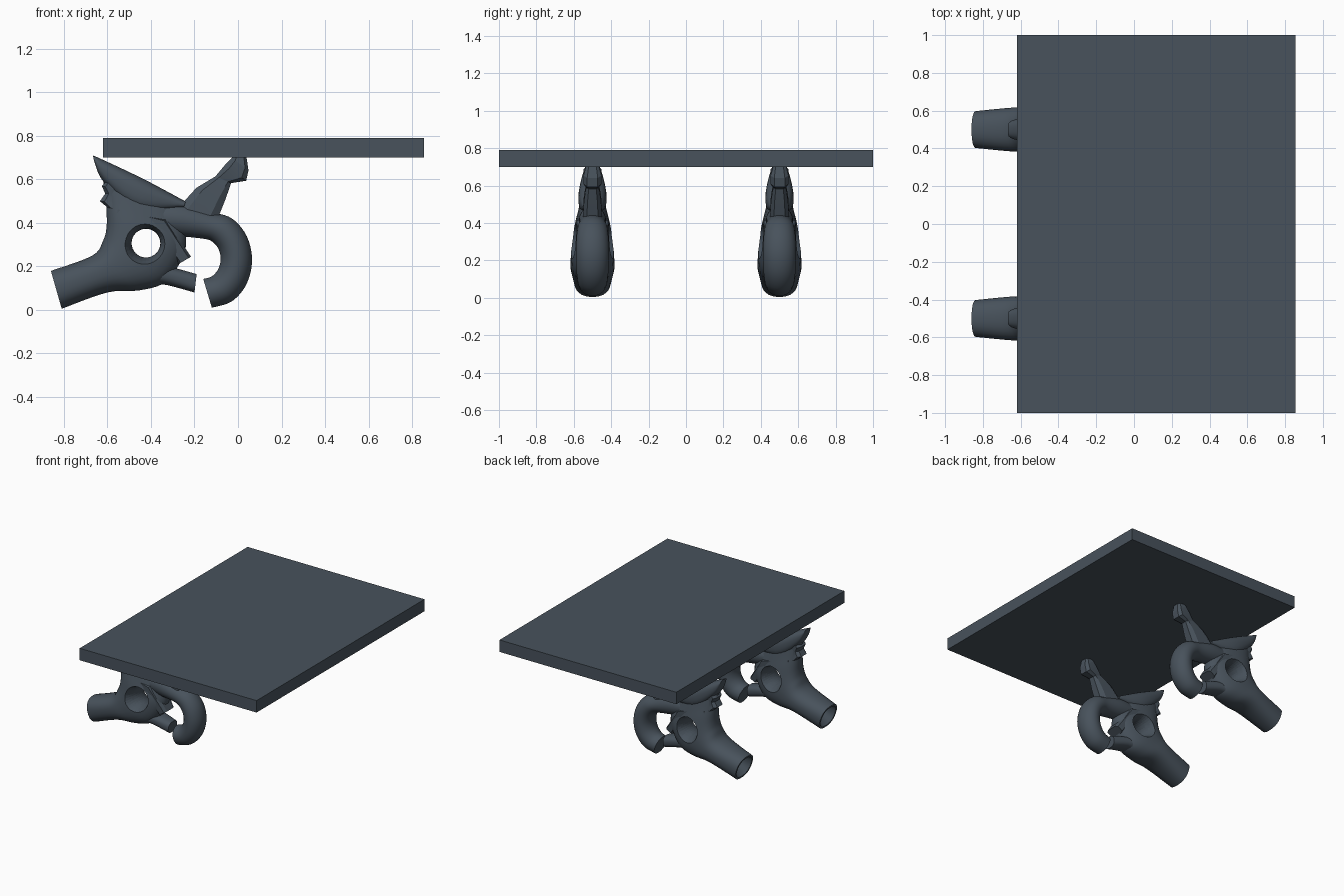
import bpy, bmesh, math

if "Cube" in bpy.data.objects:
    bpy.data.objects.remove(bpy.data.objects["Cube"], do_unlink=True)

slate = bpy.data.materials.new("slate grey")
slate.use_nodes = True
colour = (0.065, 0.085, 0.107, 1)
slate.diffuse_color = colour
slate.node_tree.nodes["Principled BSDF"].inputs["Base Color"].default_value = colour


def add(name, bm):
    """Turn a bmesh into an object with the shared material."""
    bmesh.ops.recalc_face_normals(bm, faces=bm.faces)
    mesh = bpy.data.meshes.new(name)
    bm.to_mesh(mesh)
    bm.free()
    mesh.materials.append(slate)
    ob = bpy.data.objects.new(name, mesh)
    bpy.context.collection.objects.link(ob)
    return ob


def smooth(ob, angle):
    bpy.ops.object.select_all(action="DESELECT")
    ob.select_set(True)
    bpy.context.view_layer.objects.active = ob
    bpy.ops.object.shade_smooth_by_angle(angle=math.radians(angle))


def skin(bm, loops):
    """Join closed loops of points into a capped tube."""
    rings = [[bm.verts.new(p) for p in loop] for loop in loops]
    for ring, following in zip(rings, rings[1:]):
        for i in range(len(ring)):
            bm.faces.new((ring[i - 1], ring[i], following[i], following[i - 1]))
    bm.faces.new(rings[0])
    bm.faces.new(rings[-1])


def spline(rows, steps):
    """Smooth interpolation through rows of numbers."""
    out = []
    last = len(rows) - 1
    for i in range(last):
        quad = [rows[max(0, min(last, i + k))] for k in (-1, 0, 1, 2)]
        for s in range(steps):
            t = s / steps
            out.append([b + t * (c - a) / 2 + t * t * (a - 2.5 * b + 2 * c - d / 2)
                        + t ** 3 * (1.5 * (b - c) + (d - a) / 2)
                        for a, b, c, d in zip(*quad)])
    return out + [rows[-1]]


def section(row, sides, power, scale=1.0, shift=0.0):
    """Rounded outline between two edge points, with a half thickness."""
    xa, za, xb, zb, width = row
    loop = []
    for i in range(sides):
        angle = math.tau * (i + 0.5) / sides
        c, s = (math.copysign(abs(f) ** power, f) * scale
                for f in (math.cos(angle), math.sin(angle)))
        loop.append(((xa + xb + c * (xa - xb)) / 2 + shift, s * width,
                     (za + zb + c * (za - zb)) / 2 + shift / 2))
    return loop


parts = []


def loft(name, rows, sides, power, steps, angle, hollow=False):
    """Rows are x, z of one edge, x, z of the other edge, half thickness."""
    loops = [section(row, sides, power) for row in spline(rows, steps)]
    if hollow:
        # fold the first end back inside
        loops.insert(0, section(rows[0], sides, power, scale=0.85))
        loops.insert(0, section(rows[0], sides, power, scale=0.6, shift=0.06))
    bm = bmesh.new()
    skin(bm, loops)
    ob = add(name, bm)
    smooth(ob, angle)
    parts.append(ob)
    return ob


def rounded(name, rows, power=0.8, hollow=False):
    return loft(name, rows, sides=28, power=power, steps=5, angle=40, hollow=hollow)


def faceted(name, rows, power=0.6):
    return loft(name, rows, sides=8, power=power, steps=1, angle=20)


# Table top
bm = bmesh.new()
bmesh.ops.create_cube(bm, size=1)
for v in bm.verts:
    v.co = (0.1175 + v.co.x * 1.475, v.co.y * 2, 0.745 + v.co.z * 0.09)
add("table_top", bm)

# Leg body: the foot tube fans upward into the neck
body = rounded("leg_body", [
    (-.86, .18, -.81, .005, .098),
    (-.67, .25, -.6, .08, .117),
    (-.62, .32, -.45, .09, .116),
    (-.605, .38, -.33, .13, .112),
    (-.605, .45, -.25, .25, .1),
    (-.61, .52, -.24, .35, .08),
    (-.62, .59, -.28, .46, .06)], power=0.85, hollow=True)

# Flared eye hole through the body
bm = bmesh.new()
loops = []
for step in range(-8, 9):
    depth = step * 0.02
    radius = 0.066 + 2.6 * depth ** 2
    turns = [math.tau * i / 32 for i in range(32)]
    loops.append([(radius * math.cos(a) - 0.423, depth, radius * math.sin(a) + 0.307)
                  for a in turns])
skin(bm, loops)
cutter = add("hole_cutter", bm)
cutter.hide_render = True
mod = body.modifiers.new("hole", "BOOLEAN")
mod.operation, mod.object, mod.solver = "DIFFERENCE", cutter, "EXACT"
bpy.context.view_layer.update()
graph = bpy.context.evaluated_depsgraph_get()
cut_mesh = bpy.data.meshes.new_from_object(body.evaluated_get(graph))
body.modifiers.clear()
body.data = cut_mesh
bpy.data.objects.remove(cutter, do_unlink=True)
smooth(body, 40)

# Curled hook: a shoulder, then a half turn between two ellipses
hook = [(-.42, .48, -.38, .36, .06), (-.27, .49, -.27, .34, .072)]
for step in range(7):
    angle = math.pi * (0.5 - step / 6)
    c, s = math.cos(angle), math.sin(angle)
    hook.append((0.185 * c - 0.12, 0.22 * s + 0.23,
                 0.08 * c - 0.16, 0.092 * s + 0.235, 0.074 + 0.014 * c))
rounded("leg_hook", hook, power=1.0)

# Crest plate leaning back under the table top
rounded("leg_crest", [
    (-.667, .71, -.66, .68, .035),
    (-.62, .69, -.615, .585, .056),
    (-.43, .6, -.46, .455, .076),
    (-.24, .498, -.25, .47, .05)])

# Short jaw prong facing the hook
rounded("leg_prong", [
    (-.42, .21, -.42, .1, .08),
    (-.32, .2, -.35, .118, .068),
    (-.19, .165, -.2, .08, .052)])

# Angular collar blade between body and hook
faceted("leg_blade", [
    (-.55, .47, -.56, .43, .075),
    (-.33, .42, -.375, .365, .088),
    (-.215, .245, -.275, .21, .06)], power=0.5)

# Faceted strut up to the table top
faceted("leg_strut", [
    (-.28, .47, -.1, .39, .055),
    (-.195, .562, -.055, .505, .048),
    (-.105, .615, -.03, .582, .036),
    (-.065, .665, .04, .592, .05),
    (-.03, .7, .05, .64, .05),
    (-.02, .705, .04, .705, .036)])

# Notched knob at the back of the neck
faceted("leg_knob", [
    (-.6, .6, -.54, .6, .05),
    (-.628, .57, -.54, .55, .055),
    (-.612, .535, -.53, .53, .05),
    (-.637, .5, -.53, .49, .055),
    (-.6, .47, -.53, .46, .06)])

# A matching leg at the front and at the back
for part in parts:
    name = part.name
    twin = part.copy()
    bpy.context.collection.objects.link(twin)
    part.name, twin.name = "front_" + name, "back_" + name
    part.location.y, twin.location.y = -0.5, 0.5
